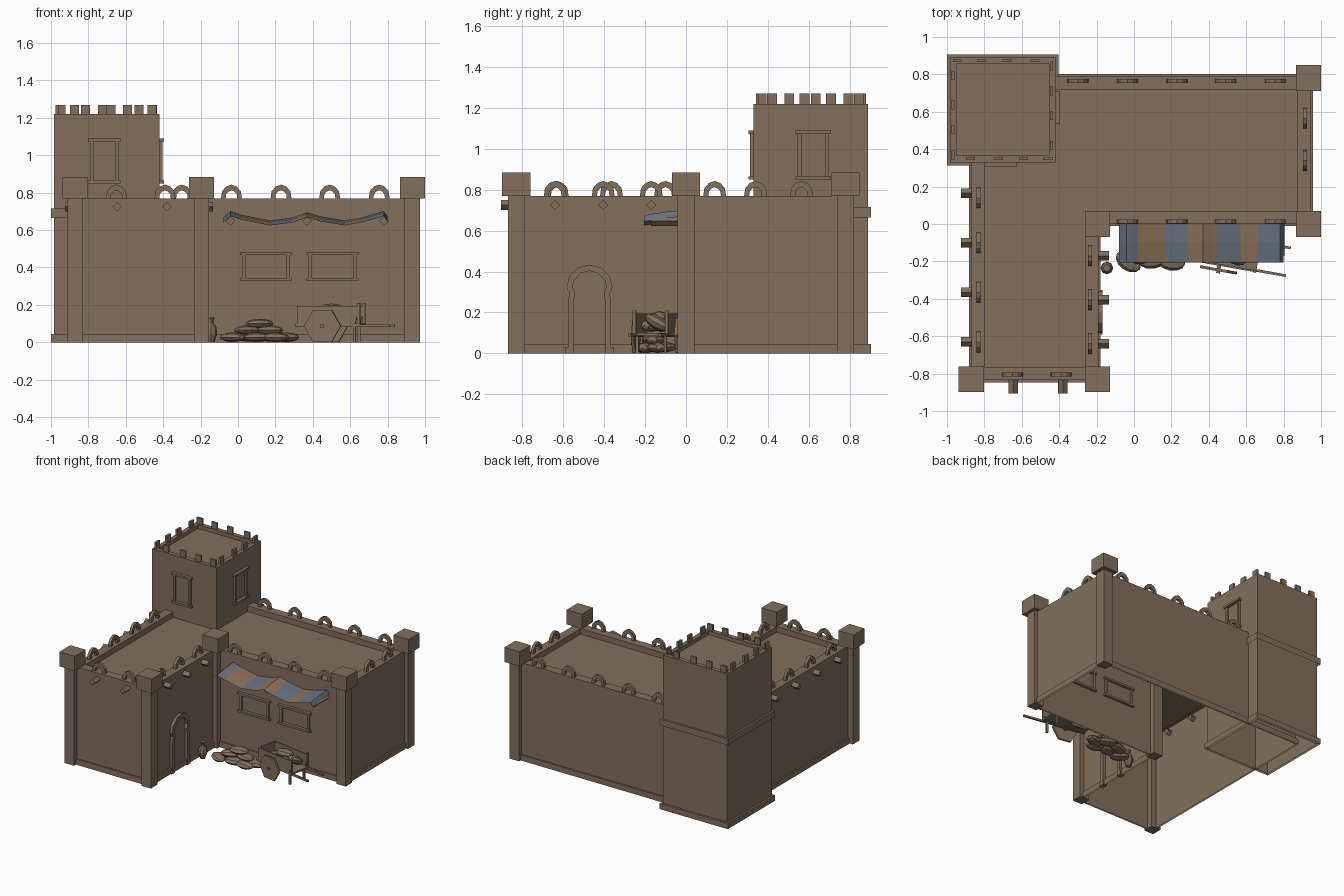
import bpy, bmesh, math
from mathutils import Matrix, Vector

if "Cube" in bpy.data.objects:
    bpy.data.objects.remove(bpy.data.objects["Cube"])


def material(name, rgb):
    m = bpy.data.materials.new(name)
    m.diffuse_color = (*rgb, 1)
    m.use_nodes = True
    m.node_tree.nodes["Principled BSDF"].inputs["Base Color"].default_value = m.diffuse_color
    return m


CLAY = material("sandy clay", (0.225, 0.163, 0.107))
CLOTH = material("tan cloth", (0.25, 0.163, 0.1))
BLUE = material("grey blue cloth", (0.135, 0.165, 0.21))


def place(x, y, z=0, turn=0):
    return Matrix.Translation((x, y, z)) @ Matrix.Rotation(math.radians(turn), 4, 'Z')


def finish(name, bm, mat=CLAY, M=None, recalc=True):
    if M is not None:
        bm.transform(M)
    if recalc:
        bmesh.ops.recalc_face_normals(bm, faces=bm.faces)
    me = bpy.data.meshes.new(name)
    bm.to_mesh(me)
    bm.free()
    me.materials.append(mat)
    ob = bpy.data.objects.new(name, me)
    bpy.context.collection.objects.link(ob)
    return ob


def box(name, x0, x1, y0, y1, z0, z1, M=None):
    bm = bmesh.new()
    bmesh.ops.create_cube(bm, size=1)
    S = Matrix.Diagonal((x1 - x0, y1 - y0, z1 - z0, 1))
    bm.transform(Matrix.Translation(((x0 + x1) / 2, (y0 + y1) / 2, (z0 + z1) / 2)) @ S)
    return finish(name, bm, M=M)


def prism(name, pts, y0, y1, M=None):
    """Outline in the xz plane, extruded along y."""
    bm = bmesh.new()
    f = bm.faces.new([bm.verts.new((u, y0, v)) for u, v in pts])
    r = bmesh.ops.extrude_face_region(bm, geom=[f])
    bmesh.ops.translate(bm, vec=(0, y1 - y0, 0), verts=[e for e in r["geom"] if isinstance(e, bmesh.types.BMVert)])
    return finish(name, bm, M=M)


def shell(name, outer, inner, z0, z1, floor=None):
    """Open-bottomed wall shell: outer wall, top rim, optional sunken roof."""
    bm = bmesh.new()
    rings = [[bm.verts.new((x, y, z)) for x, y in loop]
             for loop, z in ((outer, z0), (outer, z1), (inner, z1), (inner, z0 if floor is None else floor))]
    n = len(outer)
    for a, b in zip(rings, rings[1:]):
        for i in range(n):
            j = (i + 1) % n
            bm.faces.new((a[i], a[j], b[j], b[i]))
    if floor is not None:
        bm.faces.new(rings[3])
    return finish(name, bm, recalc=False)


def ell(d):
    """L-shaped plan, counter-clockwise, grown by d."""
    return [(-.87 - d, -.835 - d), (-.19 + d, -.835 - d), (-.19 + d, -d),
            (.945 + d, -d), (.945 + d, .79 + d), (-.87 - d, .79 + d)]


def square(d):
    return [(-.985 - d, .33 - d), (-.42 + d, .33 - d), (-.42 + d, .89 + d), (-.985 - d, .89 + d)]


# L-shaped house and square tower
shell("house_walls", ell(0), ell(-.07), 0, .77, .725)
shell("house_base_trim", ell(.012), ell(0), 0, .045)
shell("tower_walls", square(0), square(-.035), 0, 1.22, 1.19)
shell("tower_base_trim", square(.016), square(0), 0, .045)
shell("tower_belt", square(.016), square(0), .665, .715)

# Corner pillars with cube caps
for x, y in ((-.87, -.83), (-.195, -.83), (-.195, 0), (.932, 0), (.932, .78)):
    box("corner_pillar", x - .041, x + .041, y - .041, y + .041, 0, .77)
    box("pillar_cap", x - .067, x + .067, y - .069, y + .069, .77, .885)

# Arched battlements around the house
half = [(.056, 0), (.05, .04), (.028, .065), (0, .075)]
hole = [(0, .045), (.016, .038), (.028, .024), (.031, 0)]


def mirrored(outer, inner):
    right = outer + inner
    return (outer + [(-u, v) for u, v in outer[-2::-1]]
            + [(-u, v) for u, v in inner[::-1]] + inner[1:])


arch = mirrored(half, hole)
spots = [(x, .013, 0) for x in (-.035, .23, .49, .755)]
spots += [(x, -.805, 0) for x in (-.65, -.39)]
spots += [(x, .765, 0) for x in (-.30, -.035, .23, .49, .755)]
spots += [(-.832, y, 90) for y in (-.63, -.365, -.10, .14)]
spots += [(-.235, y, 90) for y in (-.64, -.405, -.17)]
spots += [(.915, y, 90) for y in (.34, .565)]
for x, y, turn in spots:
    prism("arched_battlement", arch, -.011, .011, place(x, y, .768, turn))

# Tower merlons
for x in (-.875, -.725, -.59, -.46):
    box("merlon", x - .024, x + .024, .342, .358, 1.22, 1.27)
    box("merlon", -1.405 - x - .024, -1.405 - x + .024, .865, .88, 1.22, 1.27)
for y in (.42, .58, .71, .845):
    box("merlon", -.448, -.432, y - .024, y + .024, 1.22, 1.27)
    box("merlon", -.975, -.959, 1.215 - y - .024, 1.215 - y + .024, 1.22, 1.27)

# Roof beam ends poking out of the walls
diamond = [(.025, 0), (0, .025), (-.025, 0), (0, -.025)]
beams = [(x, -.83, 0) for x in (-.645, -.38)]
beams += [(-.195, y, 90) for y in (-.64, -.405, -.17)]
beams += [(-.865, y, -90) for y in (-.63, -.365, -.10, .165)]
for x, y, turn in beams:
    prism("roof_beam", diamond, -.075 if turn == 0 else -.06, .03, place(x, y, .725, turn))
for x in (-.04, .37, .78):
    prism("awning_beam", diamond, -.17, .03, place(x, 0, .648))


# Window frames
def window(w, h, M):
    for s in (-1, 1):
        a, b = sorted((s * (w - .012), s * (w - .03)))
        box("window_jamb", a, b, -.016, .016, -h, h, M)
        a, b = sorted((s * h, s * (h - .016)))
        box("window_ledge", -w, w, -.024, .02, a, b, M)


window(.14, .077, place(.15, 0, .405))
window(.14, .077, place(.505, 0, .405))
window(.088, .12, place(-.715, .33, .97))
window(.088, .12, place(-.42, .622, .97, 90))

# Horseshoe door surround
door_out = [(.118, 0), (.118, .03), (.106, .03), (.106, .25), (.098, .29), (.112, .32),
            (.1, .375), (.055, .42), (0, .433)]
door_in = [(0, .403), (.042, .392), (.075, .355), (.083, .325), (.07, .295), (.078, .25), (.078, 0)]
prism("door_surround", mirrored(door_out, door_in), -.022, .015, place(-.19, -.472, 0, 90))

# Wavy striped awning
wave = [(-.08, .665), (-.04, .70), (.02, .68), (.17, .65), (.29, .665), (.37, .693),
        (.44, .672), (.57, .65), (.66, .665), (.78, .70), (.80, .67)]
bm = bmesh.new()
rows = [[bm.verts.new((x, y, z - d)) for x, z in wave] for y, d in ((0, 0), (-.1, .008), (-.205, .025))]
for a, b in zip(rows, rows[1:]):
    for i in range(len(wave) - 1):
        bm.faces.new((b[i], b[i + 1], a[i + 1], a[i]))
bmesh.ops.solidify(bm, geom=bm.faces[:], thickness=.014)
awning = finish("striped_awning", bm, CLOTH)
awning.data.materials.append(BLUE)
for p in awning.data.polygons:
    x = p.center.x
    p.material_index = int(x < .02 or .17 < x < .29 or .44 < x < .57 or x > .66)


# Sacks: low-poly pillows with pinched ends
def sack(x, y, z, turn, L=.075, W=.05, H=.026, tilt=0):
    bm = bmesh.new()
    bmesh.ops.create_uvsphere(bm, u_segments=8, v_segments=6, radius=1)
    bm.transform(Matrix.Diagonal((L, W, H, 1)) @ Matrix.Rotation(math.pi / 2, 4, 'Y'))
    finish("sack", bm, M=place(x, y, z, turn) @ Matrix.Rotation(math.radians(tilt), 4, 'Y'))


for s in ((-.03, -.2, .027, -35), (.05, -.12, .03, 20), (.1, -.19, .027, 10), (.17, -.1, .03, -20),
          (.2, -.2, .027, -10), (.255, -.14, .027, 15), (.05, -.16, .065, 25), (.17, -.15, .065, -15),
          (.115, -.15, .1, 8)):
    sack(*s)

# Clay jar beside the door
jar = [(0, 0), (.018, 0), (.034, .045), (.03, .08), (.013, .105), (.013, .118), (.02, .132), (0, .132)]
bm = bmesh.new()
vs = [bm.verts.new((r, 0, z)) for r, z in jar]
es = [bm.edges.new(p) for p in zip(vs, vs[1:])]
bmesh.ops.spin(bm, geom=vs + es, axis=(0, 0, 1), cent=(0, 0, 0), angle=math.tau, steps=8)
bmesh.ops.remove_doubles(bm, verts=bm.verts, dist=.0005)
finish("clay_jar", bm, M=place(-.145, -.235))

# Hand cart with hexagonal wheels
C = place(.5, -.145, 0, -10)
hexagon = [(.1 * math.cos(i * math.pi / 3) - .03, .087 + .1 * math.sin(i * math.pi / 3)) for i in range(6)]
for s in (-1, 1):
    prism("cart_wheel", hexagon, s * .1, s * .115, C)
    prism("cart_side", [(-.17, .09), (.14, .09), (.17, .195), (-.17, .195)], s * .075, s * .085, C)
    box("cart_shaft", -.18, .33, s * .075 - .007, s * .075 + .007, .082, .096, C)
    box("cart_post", .155, .17, s * .08 - .008, s * .08 + .008, .09, .21, C)
    box("cart_leg", .13, .145, s * .07 - .007, s * .07 + .007, 0, .09, C)
box("cart_floor", -.18, .17, -.085, .085, .088, .1, C)
box("cart_back", -.172, -.16, -.085, .085, .09, .195, C)
box("cart_axle", -.04, -.02, -.125, .125, .08, .095, C)
for x, y, z, t, k in ((.43, -.12, .135, 20, 0), (.54, -.17, .135, -30, 0), (.5, -.13, .175, 5, 0), (.6, -.14, .15, 80, 30)):
    sack(x, y, z, t, .07, .045, .032, k)
